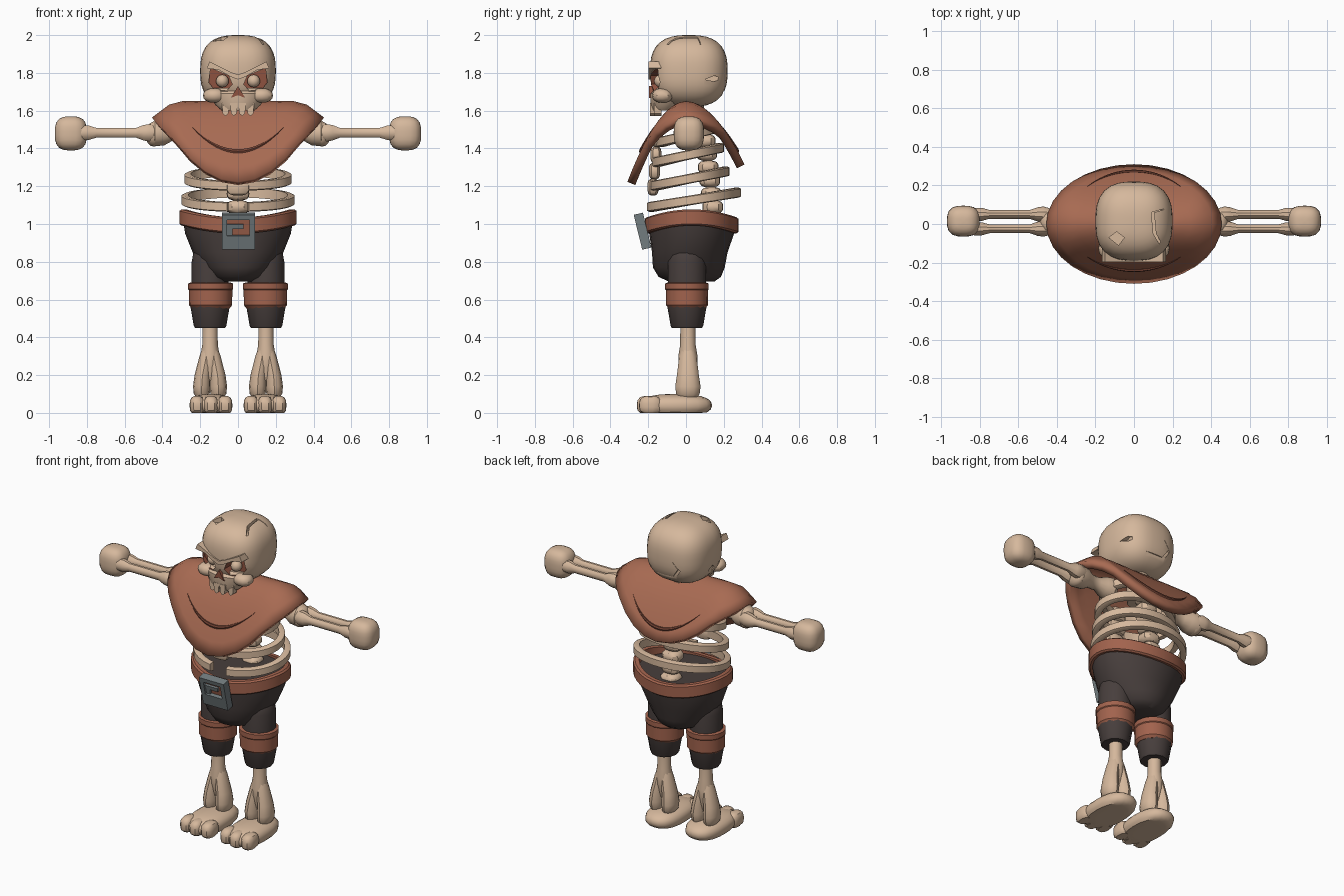
import bpy, bmesh
from math import sin, cos, pi, radians
from mathutils import Matrix, Vector

cube = bpy.data.objects.get("Cube")
if cube:
    bpy.data.objects.remove(cube)


def material(name, rgb):
    m = bpy.data.materials.new(name)
    m.use_nodes = True
    m.diffuse_color = (*rgb, 1)
    m.node_tree.nodes["Principled BSDF"].inputs["Base Color"].default_value = (*rgb, 1)
    return m


BONE = material("bone", (.67, .48, .335))
CLOTH = material("cloak brown", (.39, .145, .085))
LEATHER = material("leather brown", (.36, .125, .075))
SHADE = material("dark fold brown", (.2, .065, .04))
PANTS = material("charcoal cloth", (.064, .049, .046))
METAL = material("grey metal", (.17, .2, .21))
SOCKET = material("socket red brown", (.27, .085, .05))
parts = []


def finish(name, bm, mat):
    bmesh.ops.recalc_face_normals(bm, faces=bm.faces)
    mesh = bpy.data.meshes.new(name)
    bm.to_mesh(mesh)
    bm.free()
    mesh.materials.append(mat)
    ob = bpy.data.objects.new(name, mesh)
    bpy.context.scene.collection.objects.link(ob)
    parts.append(ob)
    return ob


def skin(name, rings, mat, loop=False):
    """Bridge a list of equal-sized point rings, capped unless looped."""
    bm = bmesh.new()
    rows = [[bm.verts.new(p) for p in r] for r in rings]
    n = len(rows[0])
    pairs = list(zip(rows, rows[1:])) + ([(rows[-1], rows[0])] if loop else [])
    for a, b in pairs:
        for i in range(n):
            j = (i + 1) % n
            bm.faces.new((a[i], a[j], b[j], b[i]))
    if not loop:
        bm.faces.new(rows[0])
        bm.faces.new(rows[-1])
    return finish(name, bm, mat)


def loft(name, axis, stations, mat, n=14):
    """Stations are (x, y, z, half width, half depth) along an axis."""
    rings = []
    for x, y, z, a, b in stations:
        ring = []
        for i in range(n):
            u, v = a * cos(2 * pi * i / n), b * sin(2 * pi * i / n)
            ring.append((x + u, y + v, z) if axis == 'Z' else (x, y + u, z + v))
        rings.append(ring)
    return skin(name, rings, mat)


def blob(name, centre, half, power, mat, n=20, floor=None):
    """Rounded box, optionally flattened on the floor."""
    bm = bmesh.new()
    bmesh.ops.create_uvsphere(bm, u_segments=n, v_segments=n * 2 // 3, radius=1)
    for v in bm.verts:
        k = sum(abs(c) ** power for c in v.co) ** (-1 / power)
        v.co = Vector([c0 + c * k * h for c0, c, h in zip(centre, v.co, half)])
        if floor is not None:
            v.co.z = max(v.co.z, floor)
    return finish(name, bm, mat)


def prism(name, pts, axis, lo, hi, mat):
    place = {'X': lambda p, d: (d, *p), 'Y': lambda p, d: (p[0], d, p[1]),
             'Z': lambda p, d: (*p, d)}[axis]
    return skin(name, [[place(p, d) for p in pts] for d in (lo, hi)], mat)


def groove(pts, du, dv):
    return pts + [(a + du, b + dv) for a, b in reversed(pts)]


def cut(target, cutter):
    """Carve the cutter away, keeping the whole shape if a solver fails."""
    whole = target.data.copy()
    bpy.context.view_layer.objects.active = target
    for solver in ('EXACT', 'MANIFOLD'):
        mod = target.modifiers.new("cut", 'BOOLEAN')
        mod.object, mod.solver, mod.material_mode = cutter, solver, 'TRANSFER'
        bpy.ops.object.modifier_apply(modifier=mod.name)
        if len(target.data.polygons) > .8 * len(whole.polygons):
            break
        target.data = whole.copy()
    parts.remove(cutter)
    bpy.data.objects.remove(cutter)


# Skull with carved sockets and cracks
skull = blob("skull", (0, .015, 1.81), (.2, .205, .19), 2.7, BONE, 32)
loft("upper_jaw", 'Z', [(0, -.115, 1.6, .085, .065), (0, -.11, 1.63, .12, .08),
                        (0, -.1, 1.69, .15, .09), (0, -.08, 1.72, .14, .08)], BONE)
for s in (-1, 1):
    side = "left" if s > 0 else "right"
    eye = [(.03, 1.74), (.05, 1.785), (.145, 1.825), (.155, 1.75), (.125, 1.71), (.06, 1.705)]
    cut(skull, prism("socket_cutter", [(s * x, z) for x, z in eye], 'Y', -.4, -.115, SOCKET))
    blob(side + "_eye", (s * .083, -.135, 1.757), (.034, .034, .034), 2, BONE, 12)
    brow = [(0, 1.765), (0, 1.79), (.04, 1.805), (.15, 1.86), (.165, 1.825), (.1, 1.815), (.04, 1.78)]
    prism(side + "_brow", [(s * x, z) for x, z in brow], 'Y', -.198, -.13, BONE)
    blob(side + "_cheekbone", (s * .125, -.125, 1.68), (.06, .055, .038), 2.4, BONE, 12)
    for i, x in enumerate((.022, .066)):
        prism(f"{side}_tooth_{i}", [(s * (x - .02), 1.64), (s * (x + .02), 1.64),
              (s * (x + .015), 1.585), (s * x, 1.572), (s * (x - .015), 1.585)],
              'Y', -.19 + i * .02, -.13, BONE)
prism("nose_hole", [(-.037, 1.668), (0, 1.73), (.037, 1.668), (0, 1.682)],
      'Y', -.195, -.15, SOCKET)
cracks = [
    (groove([(.16, .08), (.09, .06), (.1, -.05), (.14, -.12)], .014, 0), 'Z', 1.95, 2.2),
    (groove([(.06, 1.69), (-.06, 1.69), (-.1, 1.75), (-.06, 1.8)], .012, .012), 'Y', .195, .4),
    ([(.1, 1.765), (.15, 1.785), (.2, 1.77), (.15, 1.755)], 'X', .155, .4),
    ([(-.02, 1.72), (.01, 1.745), (.04, 1.72), (.01, 1.69)], 'X', -.4, -.18),
    ([(-.13, -.07), (-.09, -.04), (-.05, -.07), (-.08, -.11)], 'Z', 1.955, 2.2)]
for pts, axis, lo, hi in cracks:
    cut(skull, prism("crack_cutter", pts, axis, lo, hi, BONE))
loft("neck", 'Z', [(0, .03, 1.45, .06, .06), (0, .03, 1.68, .07, .07)], BONE)


# Draped cloak: a sheet arched over the shoulders
def drop(y):
    return 3.95 if y < 0 else 3.1


N = 32
bm = bmesh.new()
rows = []
for r in (.1, .3, .5, .65, .8, .9, 1):
    row = []
    for i in range(N):
        a = 2 * pi * i / N
        x, y = .455 * r * cos(a), .31 * r * sin(a)
        z = 1.65 - drop(y) * abs(y) ** 1.9 - .75 * max(0, abs(x) - .34)
        row.append(bm.verts.new((x, y, z)))
    rows.append(row)
bm.faces.new(rows[0])
for a, b in zip(rows, rows[1:]):
    for i in range(N):
        bm.faces.new((a[i], b[i], b[(i + 1) % N], a[(i + 1) % N]))
cloak = finish("cloak", bm, CLOTH)
if cloak.data.polygons[0].normal.z < 0:
    cloak.data.flip_normals()
solid = cloak.modifiers.new("thickness", 'SOLIDIFY')
solid.thickness, solid.offset = .045, -1

# Crescent folds on the cloak
for name, s in (("front_fold", -1), ("back_fold", 1)):
    rings = []
    for i in range(17):
        t = i / 8 - 1
        z = 1.385 + .125 * t * t
        y = s * ((1.65 - z) / drop(s)) ** (1 / 1.9)
        w = .002 + .011 * (1 - t * t)
        rings.append([(.24 * t, y + w * .6 * cos(a * pi / 3), z + w * sin(a * pi / 3))
                      for a in range(6)])
    skin(name, rings, SHADE)


# Bands around the torso
def band(name, rx, ry, cy, height, thick, zfun, mat, gap=0):
    rings, n = [], 36
    for i in range(n + (1 if gap else 0)):
        a = -pi / 2 + gap + (2 * pi - 2 * gap) * i / n
        ring = []
        for inset, h in ((0, -.8), (0, .8), (.3, 1), (1, 1), (1, -1), (.3, -1)):
            x, y = (rx - inset * thick) * cos(a), cy + (ry - inset * thick) * sin(a)
            ring.append((x, y, zfun(a) + h * height / 2))
        rings.append(ring)
    return skin(name, rings, mat, loop=not gap)


# Rib cage, breastbone and spine
for i, (rx, y0, y1, z) in enumerate(((.3, -.21, .29, 1.128), (.285, -.19, .23, 1.24),
                                     (.265, -.18, .2, 1.365), (.235, -.16, .18, 1.47))):
    band(f"rib_{i}", rx, (y1 - y0) / 2, (y0 + y1) / 2, .052, .036,
         lambda a: z + .038 * sin(a), BONE, gap=radians(11))
for i in range(4):
    blob(f"breastbone_{i}", (0, -.175 + .008 * i, 1.195 + .085 * i), (.06, .03, .045), 3, BONE, 12)
for i in range(8):
    blob(f"vertebra_{i}", (0, .15 - .008 * i, 1.02 + .07 * i), (.06, .055, .036), 3, BONE, 12)

# Trousers, belt and buckle
loft("trouser_seat", 'Z', [(0, .03, .695, .1, .12), (0, .02, .72, .15, .165), (0, .015, .77, .19, .19),
     (0, .02, .85, .24, .2), (0, .03, .95, .28, .225), (0, .03, 1.025, .292, .23)], PANTS, 24)
band("belt", .31, .248, .03, .085, .035, lambda a: 1.035 - .042 * sin(a) ** 2, LEATHER)

bm = bmesh.new()
for x0, x1, z0, z1, thick in ((-.085, -.058, -.095, .095, .05), (.062, .09, -.095, .095, .05),
                              (-.07, .07, .068, .095, .05), (-.07, .07, -.095, -.02, .05),
                              (-.06, .03, .015, .04, .03), (-.06, -.03, -.02, .02, .025)):
    bmesh.ops.create_cube(bm, size=1, matrix=Matrix.Translation(((x0 + x1) / 2, 0, (z0 + z1) / 2))
                          @ Matrix.Diagonal((x1 - x0, thick, z1 - z0, 1)))
lean = Matrix.Translation((0, -.23, .962)) @ Matrix.Rotation(.24, 4, 'X')
bm.transform(lean)
finish("buckle", bm, METAL)
backing = prism("buckle_strap", [(-.07, -.03), (.07, -.03), (.07, .08), (-.07, .08)],
                'Y', 0, .02, LEATHER)
backing.data.transform(lean)

# Arms and legs
for s in (-1, 1):
    side = "left_" if s > 0 else "right_"
    loft(side + "upper_arm", 'X', [(s * x, .01, 1.48, r, r) for x, r in
         ((.17, .05), (.2, .07), (.25, .06), (.29, .04), (.35, .042), (.39, .065), (.44, .07), (.47, .05))], BONE)
    blob(side + "elbow", (s * .445, .01, 1.475), (.045, .065, .065), 2.2, BONE, 14)
    for name, y in (("front", -.025), ("back", .05)):
        loft(side + name + "_forearm_bone", 'X', [(s * x, y, 1.483, r * .85, r) for x, r in
             ((.43, .035), (.47, .048), (.5, .043), (.54, .027), (.75, .027), (.79, .04), (.83, .04))], BONE, 10)
    blob(side + "fist", (s * .885, .015, 1.48), (.085, .08, .09), 3, BONE)

    X = s * .148
    loft(side + "thigh", 'Z', [(X, .005, z, r, r * 1.06) for z, r in
         ((.9, .03), (.885, .065), (.85, .088), (.8, .097), (.65, .098))], PANTS)
    loft(side + "knee_cuff", 'Z', [(X - s * .003, .005, z, r, r * .97) for z, r in
         ((.553, .1), (.57, .114), (.65, .115), (.655, .119), (.685, .119), (.69, .105))], LEATHER, 16)
    loft(side + "trouser_hem", 'Z', [(X, .005, z, r, r) for z, r in
         ((.45, .08), (.46, .086), (.57, .105))], PANTS, 12)
    loft(side + "shin", 'Z', [(X, .01, z, r, r) for z, r in
         ((.47, .04), (.36, .041), (.3, .051), (.25, .05), (.17, .03))], BONE, 12)
    for name, d in (("inner", -1), ("outer", 1)):
        loft(side + name + "_ankle_bone", 'Z', [(X + d * o, .01, z, a, b) for z, o, a, b in
             ((.36, .01, .025, .03), (.3, .02, .036, .046), (.2, .04, .042, .058),
              (.14, .044, .046, .067), (.1, .044, .042, .062), (.08, .04, .03, .05))], BONE, 12)
    F = s * .143
    blob(side + "foot", (F, -.055, .04), (.112, .192, .06), 2.5, BONE, 20, floor=0)
    for i in (-1, 0, 1):
        blob(f"{side}toe_{i + 2}", (F + i * .074, -.2 + .012 * abs(i), .04),
             (.039, .06, .05), 3, BONE, 14, floor=0)

# Smooth shading with crisp edges
bpy.ops.object.select_all(action='DESELECT')
for ob in parts:
    ob.select_set(True)
bpy.context.view_layer.objects.active = skull
bpy.ops.object.shade_smooth_by_angle(angle=radians(35))
